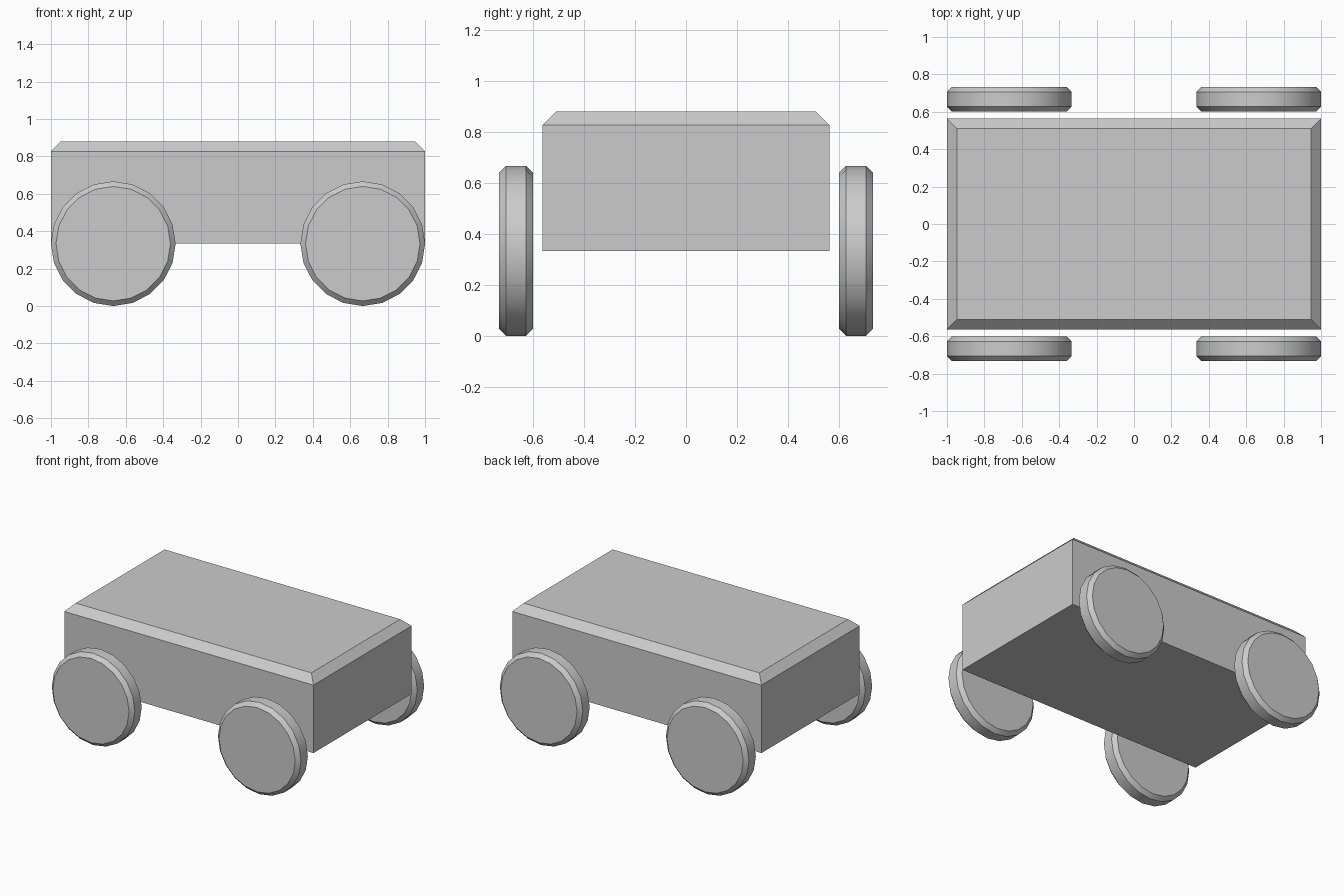
import bpy, bmesh
from math import radians
from mathutils import Matrix

if "Cube" in bpy.data.objects:
    bpy.data.objects.remove(bpy.data.objects["Cube"])


def finish(name, bm):
    bmesh.ops.recalc_face_normals(bm, faces=bm.faces)
    mesh = bpy.data.meshes.new(name)
    bm.to_mesh(mesh)
    bm.free()
    obj = bpy.data.objects.new(name, mesh)
    bpy.context.collection.objects.link(obj)
    return obj


def bevel(bm, edges, width):
    bmesh.ops.bevel(bm, geom=edges, offset=width, offset_type='OFFSET',
                    segments=1, profile=0.5, affect='EDGES')


# Body: box with a chamfered top rim
bottom, top = 0.333, 0.88
bm = bmesh.new()
bmesh.ops.create_cube(bm, size=1, matrix=Matrix.Translation((0, 0, (bottom + top) / 2))
                      @ Matrix.Diagonal((2, 1.127, top - bottom, 1)))
bevel(bm, [e for e in bm.edges if all(v.co.z > top - 0.01 for v in e.verts)], 0.054)
finish("body", bm)


# Wheels: 20-sided discs with both rims chamfered
def wheel(name, x, y):
    radius, width = 0.3333, 0.133
    bm = bmesh.new()
    bmesh.ops.create_cone(bm, cap_ends=True, segments=20, radius1=radius,
                          radius2=radius, depth=width)
    bevel(bm, [e for e in bm.edges if abs(e.verts[0].co.z - e.verts[1].co.z) < 0.01], 0.027)
    # Turn the axle sideways, with a corner at the top and at each side
    bm.transform(Matrix.Translation((x, y, radius)) @ Matrix.Rotation(radians(90), 4, 'X'))
    obj = finish(name, bm)
    bpy.ops.object.select_all(action='DESELECT')
    obj.select_set(True)
    bpy.context.view_layer.objects.active = obj
    bpy.ops.object.shade_smooth_by_angle(angle=radians(30))


for side, x in (("left", -0.667), ("right", 0.667)):
    for end, y in (("front", -0.667), ("back", 0.667)):
        wheel(f"{end}_{side}_wheel", x, y)
